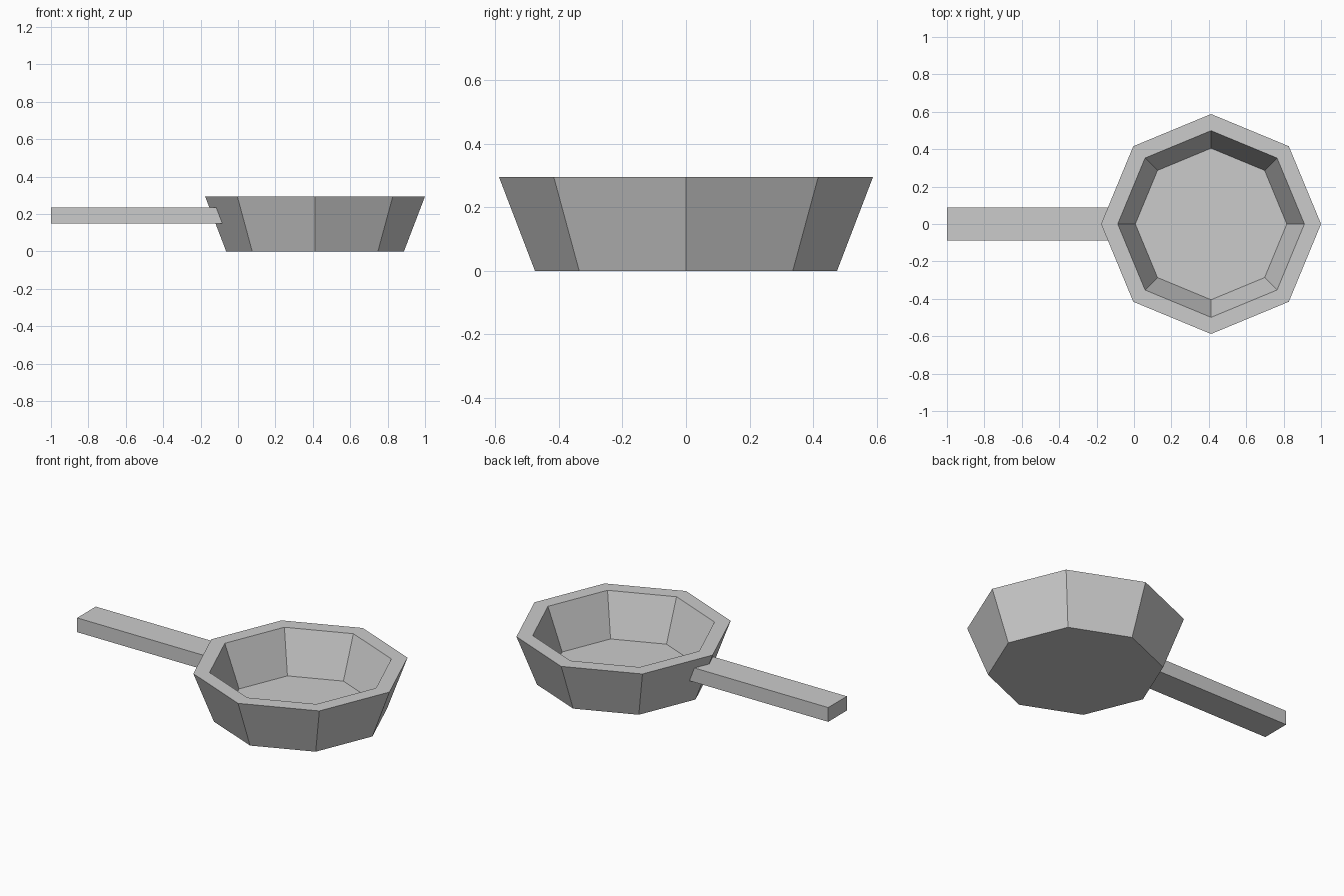
import bpy, bmesh, math

if "Cube" in bpy.data.objects:
    bpy.data.objects.remove(bpy.data.objects["Cube"])

SIDES = 8
CX = 0.412


def finish(name, bm):
    bmesh.ops.recalc_face_normals(bm, faces=bm.faces)
    mesh = bpy.data.meshes.new(name)
    bm.to_mesh(mesh)
    bm.free()
    obj = bpy.data.objects.new(name, mesh)
    bpy.context.collection.objects.link(obj)
    return obj


# Pan body: octagonal rings from the base, up the outside, over the rim, down inside
def make_pan(profile):
    bm = bmesh.new()
    rings = []
    for r, z in profile:
        rings.append([bm.verts.new((CX + r * math.cos(2 * math.pi * i / SIDES),
                                    r * math.sin(2 * math.pi * i / SIDES), z))
                      for i in range(SIDES)])
    for a, b in zip(rings, rings[1:]):
        for i in range(SIDES):
            j = (i + 1) % SIDES
            bm.faces.new((a[i], a[j], b[j], b[i]))
    bm.faces.new(rings[0])
    bm.faces.new(rings[-1])
    return finish("pan_body", bm)


make_pan([(0.475, 0.0), (0.588, 0.295), (0.499, 0.295), (0.405, 0.048)])


# Handle: straight bar whose inner end is buried in the pan wall
def make_bar(name, x0, x1, half_y, z0, z1):
    bm = bmesh.new()
    bmesh.ops.create_cube(bm, size=1)
    for v in bm.verts:
        v.co = (x1 if v.co.x > 0 else x0,
                half_y if v.co.y > 0 else -half_y,
                z1 if v.co.z > 0 else z0)
    return finish(name, bm)


make_bar("handle", -1.0, -0.08, 0.088, 0.151, 0.236)
